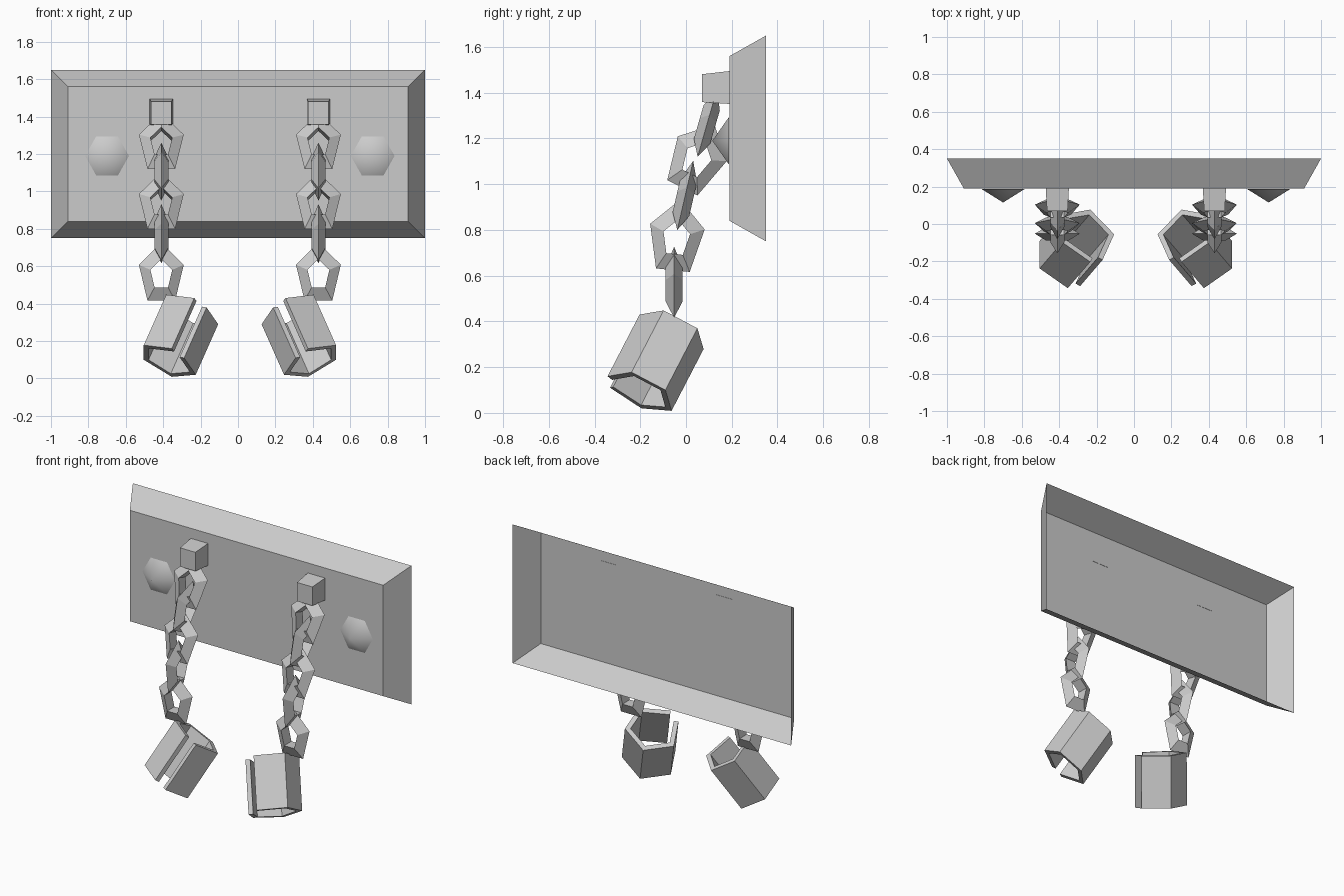
import bpy, bmesh, math
from mathutils import Vector

if "Cube" in bpy.data.objects:
    bpy.data.objects.remove(bpy.data.objects["Cube"])

MID = 0.01  # mirror plane of the paired parts

iron = bpy.data.materials.new("grey_iron")
iron.diffuse_color = (0.6, 0.6, 0.6, 1)
iron.use_nodes = True
iron.node_tree.nodes["Principled BSDF"].inputs["Base Color"].default_value = iron.diffuse_color


def make(name, verts, faces, mirror=True, thickness=0, fix_normals=True):
    """Create a mesh part, optionally thickened and mirrored left/right."""
    me = bpy.data.meshes.new(name)
    me.from_pydata([tuple(v) for v in verts], [], faces)
    if fix_normals:
        bm = bmesh.new()
        bm.from_mesh(me)
        bmesh.ops.recalc_face_normals(bm, faces=bm.faces)
        bm.to_mesh(me)
        bm.free()
    me.materials.append(iron)
    ob = bpy.data.objects.new(name, me)
    bpy.context.collection.objects.link(ob)
    if thickness:
        m = ob.modifiers.new("wall", 'SOLIDIFY')
        m.thickness, m.offset, m.use_even_offset = thickness, -1, True
    if mirror:
        ob.location.x = MID
        m = ob.modifiers.new("pair", 'MIRROR')
        m.use_mirror_merge = False
    return ob


def rect(cx, cz, hx, hz, y):
    return [(cx + sx * hx, y, cz + sz * hz)
            for sx, sz in ((-1, -1), (1, -1), (1, 1), (-1, 1))]


SIDES = [(i, (i + 1) % 4, (i + 1) % 4 + 4, i + 4) for i in range(4)]

# Wall plate: a bevelled tray, open at the back
make("wall_plate", rect(0, 1.2, 0.91, 0.36, 0.19) + rect(0, 1.2, 1, 0.45, 0.35),
     [(0, 1, 2, 3)] + SIDES, mirror=False)

# Chain mounts: slightly tapered blocks
make("chain_mount", rect(0.42, 1.42, 0.055, 0.061, 0.07) + rect(0.42, 1.423, 0.062, 0.072, 0.192),
     [(0, 1, 2, 3), (7, 6, 5, 4)] + SIDES)

# Rivets: smooth six-sided cones
ring = [(0.71 + 0.117 * math.cos(i * math.pi / 3), 0.188,
         1.19 + 0.12 * math.sin(i * math.pi / 3)) for i in range(6)]
rivet = make("rivet", ring + [(0.71, 0.115, 1.19)],
             [(i, (i + 1) % 6, 6) for i in range(6)])
for p in rivet.data.polygons:
    p.use_smooth = True


# Chain links: stretched five-sided rings with a triangular section
def link(name, y, z, tilt, edge_on):
    t = math.radians(tilt)
    along = Vector((0, math.sin(t), math.cos(t)))
    across = Vector((0, math.cos(t), -math.sin(t)))
    side = Vector((1, 0, 0))
    u, w = (across, side) if edge_on else (side, across)
    verts, faces = [], []
    for i in range(5):
        a = math.pi / 2 + i * math.tau / 5
        for j in range(3):
            b = j * math.tau / 3
            r = 0.083 + 0.043 * math.cos(b)
            verts.append(Vector((0.42, y, z)) + u * r * math.cos(a)
                         + along * 1.36 * r * math.sin(a) + w * 0.043 * math.sin(b))
            i2, j2 = (i + 1) % 5, (j + 1) % 3
            faces.append((i * 3 + j, i2 * 3 + j, i2 * 3 + j2, i * 3 + j2))
    make(name, verts, faces)


link("chain_link_1", 0.089, 1.253, 16, False)
link("chain_link_2", 0.047, 1.108, 27, True)
link("chain_link_3", -0.007, 0.935, 13, False)
link("chain_link_4", -0.043, 0.762, 6, True)
link("chain_link_5", -0.052, 0.555, 0, False)

# Cuffs: bent five-wall tubes with a narrow slot, leaning back and inward
axis = Vector((-0.12, 0.14, 0.27))
profile = [Vector(p) - Vector((MID, 0, 0)) for p in (
    (0.374, -0.343, 0.160), (0.524, -0.238, 0.178), (0.524, -0.090, 0.100),
    (0.374, -0.063, 0.009), (0.246, -0.195, 0.020), (0.308, -0.332, 0.110))]
make("cuff", profile + [p + axis for p in profile],
     [(i, i + 1, i + 7, i + 6) for i in range(5)], thickness=0.028, fix_normals=False)
